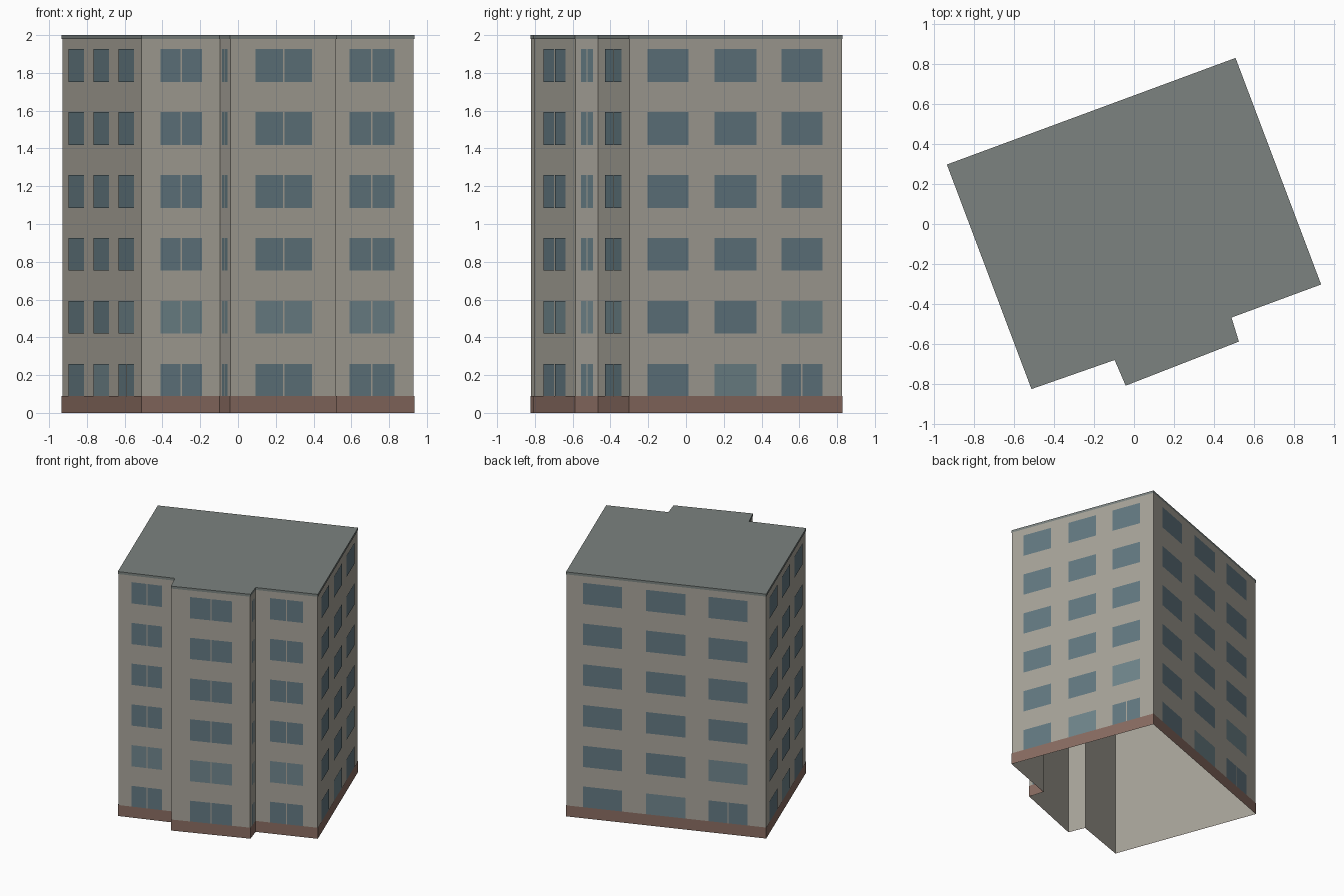
import bpy
from mathutils import Vector

if "Cube" in bpy.data.objects:
    bpy.data.objects.remove(bpy.data.objects["Cube"])

# Footprint, counter-clockwise from the back left corner
PLAN = [Vector(p) for p in [(-0.93, 0.295), (-0.51, -0.82), (-0.095, -0.675), (-0.04, -0.803),
                            (0.52, -0.585), (0.483, -0.465), (0.93, -0.30), (0.505, 0.825)]]
N = len(PLAN)
FLOORS, STOREY = 6, 1 / 3


def material(name, rgb):
    m = bpy.data.materials.new(name)
    m.diffuse_color = (*rgb, 1)
    m.use_nodes = True
    m.node_tree.nodes["Principled BSDF"].inputs["Base Color"].default_value = m.diffuse_color
    return m


def add(name, verts, faces, mat):
    me = bpy.data.meshes.new(name)
    me.from_pydata(verts, [], faces)
    me.materials.append(mat)
    ob = bpy.data.objects.new(name, me)
    bpy.context.collection.objects.link(ob)
    return ob


def normal(i):
    d = (PLAN[(i + 1) % N] - PLAN[i]).normalized()
    return Vector((d.y, -d.x))


def outset(dist):
    # Mitred offset of the footprint
    pts = []
    for i, p in enumerate(PLAN):
        a, b = normal(i - 1 if i else N - 1), normal(i)
        pts.append(p + (a + b) * dist / (1 + a.dot(b)))
    return pts


def ring(name, dist, z0, z1, mat, cap=False):
    # Upright strip round the footprint, optionally closed on top
    pts = outset(dist)
    verts = [(p.x, p.y, z) for z in (z0, z1) for p in pts]
    faces = [(i, (i + 1) % N, (i + 1) % N + N, i + N) for i in range(N)]
    if cap:
        faces.append(tuple(range(N, 2 * N)))
    return add(name, verts, faces, mat)


wall = material("wall_beige", (0.39, 0.37, 0.32))
brown = material("plinth_brown", (0.25, 0.15, 0.12))
grey = material("roof_grey", (0.20, 0.225, 0.215))
glass = material("glass", (0.125, 0.19, 0.22))
pale = material("glass_pale", (0.16, 0.235, 0.26))

# Shell open at the bottom, plinth band and roof cap
ring("walls", 0, 0, 1.995, wall)
ring("plinth", 0.003, 0, 0.09, brown)
ring("roof", 0.003, 1.98, 2.0, grey, cap=True)

# Window panes as thin overlays on each wall
panes = {"windows": ([], [], glass), "pale_windows": ([], [], pale)}


def pane(wall_i, t0, t1, z0, z1, key):
    verts, faces, _ = panes[key]
    a, b, off = PLAN[wall_i], PLAN[(wall_i + 1) % N], normal(wall_i) * 0.003
    k = len(verts)
    for t, z in ((t0, z0), (t1, z0), (t1, z1), (t0, z1)):
        p = a.lerp(b, t) + off
        verts.append((p.x, p.y, z))
    faces.append((k, k + 1, k + 2, k + 3))


for i in range(N):
    length = (PLAN[(i + 1) % N] - PLAN[i]).length
    wide = length > 1
    spans = [(0.084, 0.278), (0.4, 0.597), (0.714, 0.908)] if wide else [(0.235, 0.77)]
    gap = 0.004 / length if length > 0.3 else 0.03
    for f in range(FLOORS):
        z0 = f * STOREY + (0.09 if f == 0 else 0.086)
        z1 = f * STOREY + 0.26
        for j, (t0, t1) in enumerate(spans):
            light = (f, j) in ((0, 1), (1, 2)) if wide else f == 1
            key = "pale_windows" if light else "windows"
            if not wide or (f == 0 and j == 2):
                mid = (t0 + t1) / 2
                pane(i, t0, mid - gap, z0, z1, key)
                pane(i, mid + gap, t1, z0, z1, key)
            else:
                pane(i, t0, t1, z0, z1, key)

for name, (verts, faces, mat) in panes.items():
    add(name, verts, faces, mat)
